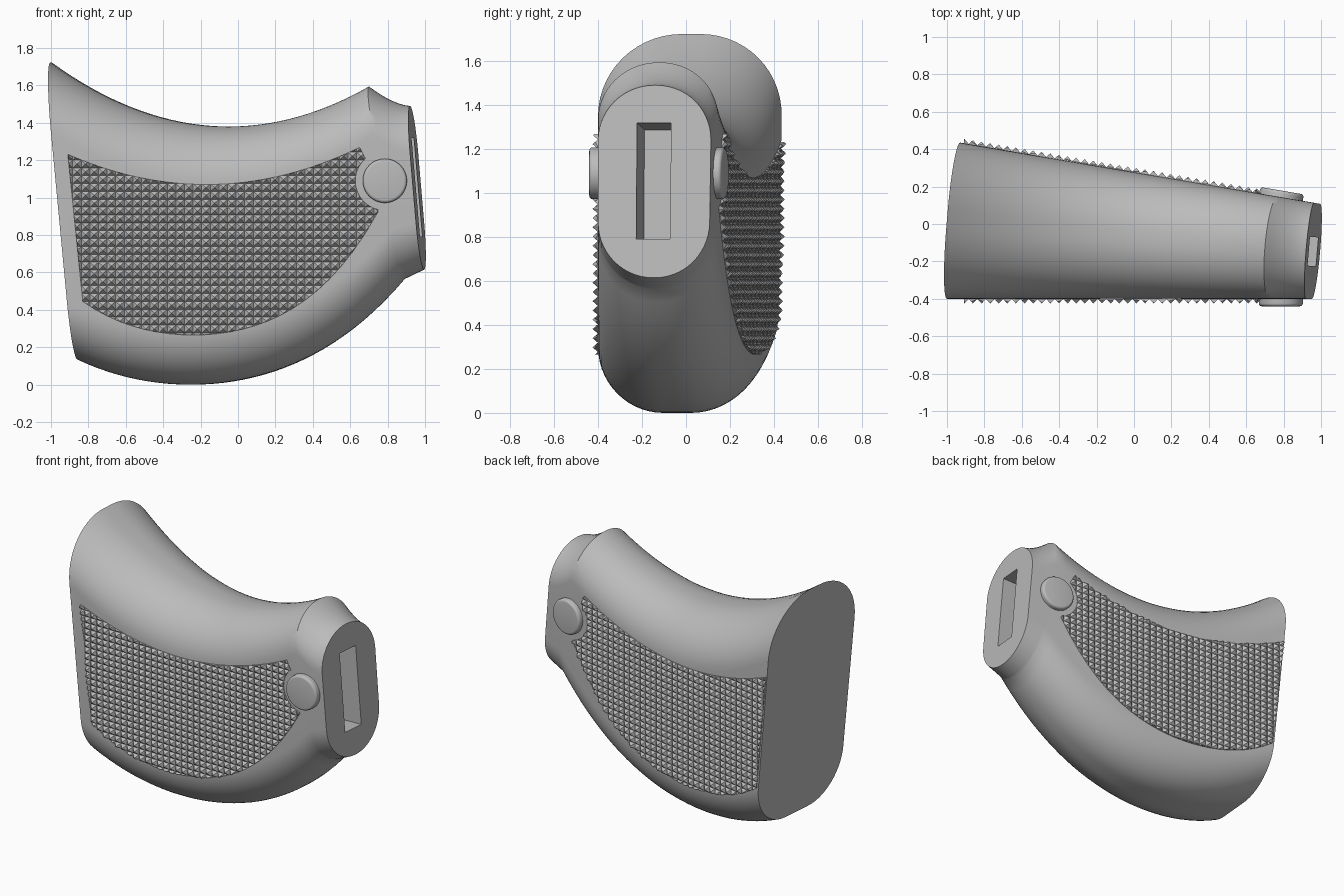
import bpy, bmesh, math
from mathutils import Vector, Matrix

if "Cube" in bpy.data.objects:
    bpy.data.objects.remove(bpy.data.objects["Cube"])

GREY = (0.5, 0.5, 0.5, 1.0)
mat = bpy.data.materials.new("plain grey")
mat.use_nodes = True
mat.diffuse_color = GREY
mat.node_tree.nodes["Principled BSDF"].inputs["Base Color"].default_value = GREY

FRONT = -0.4      # flat front side
TAPER = 0.17      # how fast the back side closes in along x


def back(x):
    return 0.277 - TAPER * x


def make(name, bm):
    bmesh.ops.recalc_face_normals(bm, faces=bm.faces[:])
    mesh = bpy.data.meshes.new(name)
    bm.to_mesh(mesh)
    bm.free()
    mesh.materials.append(mat)
    obj = bpy.data.objects.new(name, mesh)
    bpy.context.collection.objects.link(obj)
    return obj


def activate(obj):
    bpy.ops.object.select_all(action='DESELECT')
    obj.select_set(True)
    bpy.context.view_layer.objects.active = obj


def boolean(obj, cutter, operation):
    mod = obj.modifiers.new("cut", 'BOOLEAN')
    mod.operation = operation
    mod.solver = 'EXACT'
    mod.object = cutter
    activate(obj)
    bpy.ops.object.modifier_apply(modifier=mod.name)
    bpy.data.objects.remove(cutter)


def smooth(obj, angle=32):
    activate(obj)
    bpy.ops.object.shade_smooth_by_angle(angle=math.radians(angle))


# Grip body: rounded sections lofted between a top curve and a bottom curve
def section(top, bottom, r_top, r_bottom, steps=14):
    top, bottom = Vector(top), Vector(bottom)
    length = (bottom - top).length
    half = (back((top.x + bottom.x) / 2) - FRONT) / 2
    points = []
    for k, (side, end) in enumerate(((1, -1), (-1, -1), (-1, 1), (1, 1))):
        r = half * (r_top if end < 0 else r_bottom)
        for i in range(steps + 1):
            a = (k + i / steps) * math.pi / 2
            w = side * (half - r) + r * math.cos(a)
            d = (r if end < 0 else length - r) - r * math.sin(a)
            p = top.lerp(bottom, d / length)
            x = p.x + TAPER / 2 * w
            y = FRONT + (w / half + 1) / 2 * (back(x) - FRONT)
            points.append((x, y, p.y))
    return points


def top_z(x):
    return 1.38 + 0.38 * (x + 0.05) ** 2


def bottom_z(x):
    u = x + 0.25
    return 0.35 * u ** 2 + 0.065 * u ** 4


sections = []
N = 32
for i in range(N + 1):
    t = i / N
    xt, xb = -1 + 1.7 * t, -0.85 + 1.74 * t
    sections.append(section((xt, top_z(xt)), (xb, bottom_z(xb)),
                            0.9 + 0.08 * t, 0.74 + 0.24 * t))
neck_z, heel_z = top_z(0.7), bottom_z(0.89)
for i in range(1, 9):
    s = i / 8
    sections.append(section((0.7 + 0.22 * s, 1.49 + (neck_z - 1.49) * (1 - s) ** 1.6),
                            (0.89 + 0.105 * s, heel_z + (0.615 - heel_z) * s), 0.98, 0.98))

bm = bmesh.new()
rings = [[bm.verts.new(p) for p in ring] for ring in sections]
for a, b in zip(rings, rings[1:]):
    for j in range(len(a)):
        k = (j + 1) % len(a)
        bm.faces.new((a[j], a[k], b[k], b[j]))
bm.faces.new(rings[0])
bm.faces.new(rings[-1])
body = make("grip_body", bm)

# Slot sunk square into the narrow end
normal = Vector((1, -0.085, 0.08))
bm = bmesh.new()
bmesh.ops.create_cube(bm, size=1)
bmesh.ops.transform(bm, verts=bm.verts, matrix=Matrix.Translation((0.955, -0.147, 1.055))
                    @ normal.to_track_quat('X', 'Z').to_matrix().to_4x4()
                    @ Matrix.Diagonal((0.8, 0.155, 0.53, 1)))
slot = make("slot_cutter", bm)
slot.hide_render = True
boolean(body, slot, 'DIFFERENCE')
smooth(body)

# Round buttons on both sides of the neck
BX, BZ = 0.785, 1.09


def button(name, y, axis):
    bm = bmesh.new()
    bmesh.ops.create_cone(bm, cap_ends=True, segments=48, radius1=0.118,
                          radius2=0.118, depth=0.08)
    rim = [e for e in bm.edges if all(v.co.z > 0 for v in e.verts)]
    bmesh.ops.bevel(bm, geom=rim, offset=0.016, segments=4, profile=0.5, affect='EDGES')
    rot = Vector(axis).to_track_quat('Z', 'Y').to_matrix().to_4x4()
    bmesh.ops.transform(bm, verts=bm.verts, matrix=Matrix.Translation((BX, y, BZ)) @ rot)
    smooth(make(name, bm))


button("front_button", FRONT, (0, -1, 0))
button("back_button", back(BX) - 0.005, (TAPER, 1, 0))

# Checkered panel: grid of small pyramids, modelled flat as (x, height, z)
PX, PZ, TIP, FLOOR = 0.046, 0.042, 0.025, -0.02
NX, NZ = 37, 26
bm = bmesh.new()
grid = [[bm.verts.new((-0.93 + i * PX, 0.001, 0.235 + j * PZ)) for j in range(NZ + 1)]
        for i in range(NX + 1)]
for i in range(NX):
    for j in range(NZ):
        quad = (grid[i][j], grid[i + 1][j], grid[i + 1][j + 1], grid[i][j + 1])
        tip = bm.verts.new((-0.93 + (i + 0.5) * PX, TIP, 0.235 + (j + 0.5) * PZ))
        for k in range(4):
            bm.faces.new((quad[k], quad[(k + 1) % 4], tip))
border = [e for e in bm.edges if e.is_boundary]
sides = bmesh.ops.extrude_edge_only(bm, edges=border)["geom"]
for v in sides:
    if isinstance(v, bmesh.types.BMVert):
        v.co.y = FLOOR
bmesh.ops.holes_fill(bm, edges=[e for e in bm.edges if e.is_boundary], sides=0)
panel = make("front_checkering", bm)

# Panel outline: curved top and bottom, with a bite around the button
outline = []
for i in range(25):
    x = -0.83 + 1.58 * i / 24
    u = x + 0.24
    outline.append((x, 0.265 + 0.43 * u ** 2 + 0.25 * u ** 4))
for i in range(13):
    a = math.radians(256 - 125 * i / 12)
    outline.append((BX + 0.158 * math.cos(a), BZ + 0.158 * math.sin(a)))
for i in range(25):
    x = 0.65 - 1.56 * i / 24
    outline.append((x, 1.07 + 0.295 * (x + 0.17) ** 2))
bm = bmesh.new()
face = bm.faces.new([bm.verts.new((x, -0.01, z)) for x, z in outline])
ext = bmesh.ops.extrude_face_region(bm, geom=[face])["geom"]
bmesh.ops.translate(bm, vec=(0, 0.1, 0), verts=[v for v in ext if isinstance(v, bmesh.types.BMVert)])
cutter = make("panel_cutter", bm)
cutter.hide_render = True
boolean(panel, cutter, 'INTERSECT')

# Lay the panel on the tapered back side, and flip it onto the front side
rear = panel.copy()
rear.data = panel.data.copy()
rear.name = "back_checkering"
bpy.context.collection.objects.link(rear)
for v in rear.data.vertices:
    v.co.y += back(v.co.x)
for v in panel.data.vertices:
    v.co.y = FRONT - v.co.y
panel.data.flip_normals()
